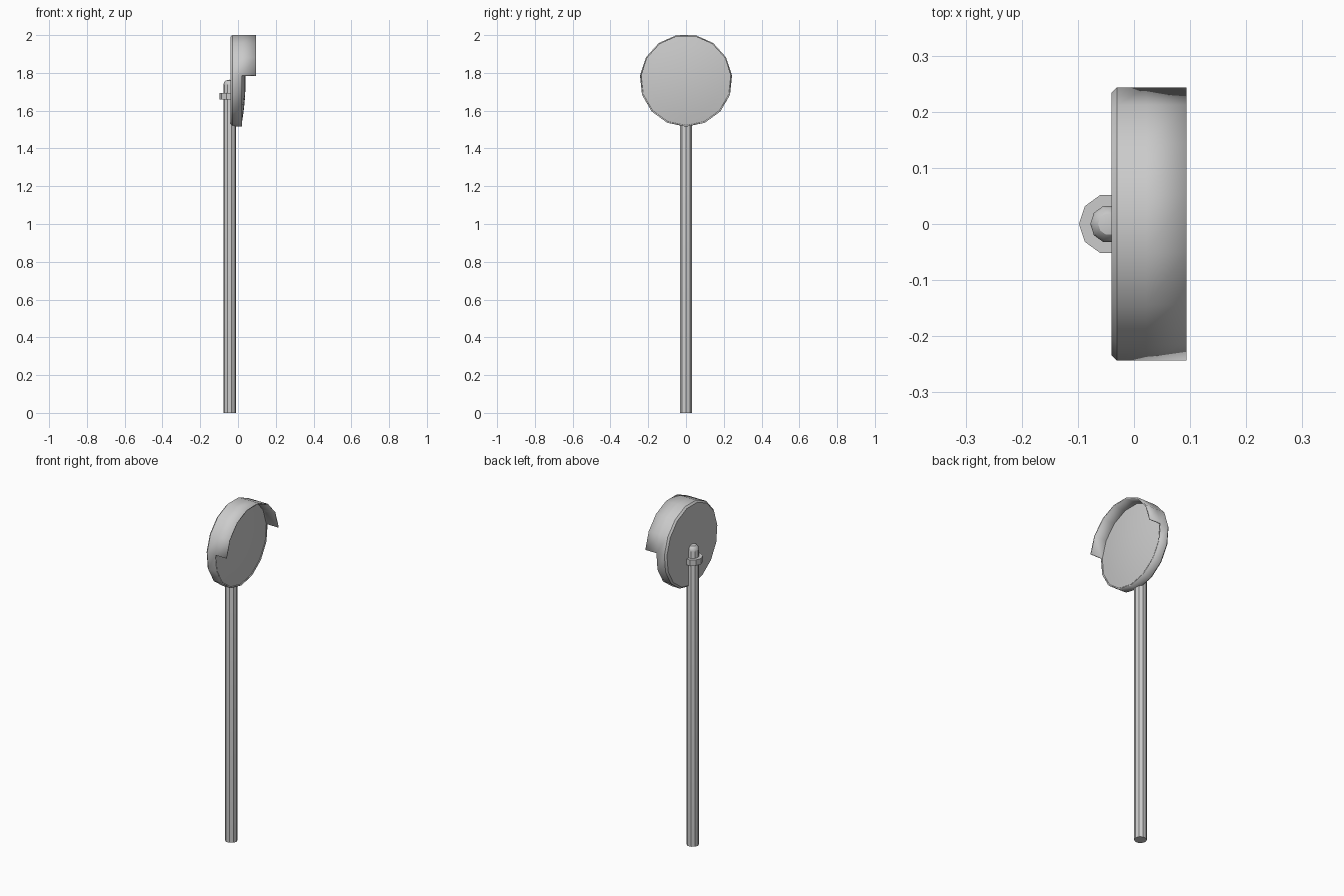
import bpy, bmesh, math

if "Cube" in bpy.data.objects:
    bpy.data.objects.remove(bpy.data.objects["Cube"])

CZ = 1.76      # height of the mirror centre
R = 0.245      # outer radius of the mirror housing
PX = -0.044    # pole axis


def on_x(t, r, a):
    return (t, r * math.sin(a), CZ + r * math.cos(a))


def on_z(t, r, a):
    return (PX - r * math.cos(a), r * math.sin(a), t)


def sweep(bm, place, profile, angles):
    """Turn a profile of (axis position, radius) through the given angles."""
    for a0, a1 in zip(angles, angles[1:]):
        for (t0, r0), (t1, r1) in zip(profile, profile[1:]):
            pts = []
            for t, r, a in ((t0, r0, a0), (t1, r1, a0), (t1, r1, a1), (t0, r0, a1)):
                if not (pts and r == 0 and pts[-1] == place(t, 0, 0)):
                    pts.append(place(t, r, a if r else 0))
            if pts[0] == pts[-1]:
                pts.pop()
            bm.faces.new([bm.verts.new(p) for p in pts])


def finish(bm, name, thickness=0):
    bmesh.ops.remove_doubles(bm, verts=bm.verts, dist=0.0001)
    me = bpy.data.meshes.new(name)
    bm.to_mesh(me)
    bm.free()
    ob = bpy.data.objects.new(name, me)
    bpy.context.collection.objects.link(ob)
    if thickness:
        mod = ob.modifiers.new("wall", 'SOLIDIFY')
        mod.thickness = thickness
        mod.offset = -1
    bpy.ops.object.select_all(action='DESELECT')
    bpy.context.view_layer.objects.active = ob
    ob.select_set(True)
    bpy.ops.object.shade_smooth_by_angle(angle=math.radians(30))
    return ob


def turn(n, start=0.0):
    return [start + i * math.tau / n for i in range(n + 1)]


# housing: 15-sided dish with a chamfered back, hood over the upper half
sides = turn(15, math.radians(-84))
bm = bmesh.new()
sweep(bm, on_x, [(-0.04, 0), (-0.04, R - 0.01), (-0.03, R), (0.022, R)], sides)
sweep(bm, on_x, [(0.022, R), (0.094, R)], sides[:8])
finish(bm, "mirror_housing", 0.007)

# convex mirror face
bm = bmesh.new()
rim = R - 0.006
dome = [(0.018 + 0.022 * (1 - k * k), rim * k) for k in (1, 0.8, 0.6, 0.4, 0.2, 0)]
sweep(bm, on_x, dome, sides)
finish(bm, "mirror_face")

# pole with a rounded top
bm = bmesh.new()
sweep(bm, on_z, [(0, 0), (0, 0.034), (1.735, 0.034), (1.75, 0.03),
                 (1.76, 0.02), (1.764, 0)], turn(10))
finish(bm, "pole")

# clamp collar
bm = bmesh.new()
sweep(bm, on_z, [(1.66, 0), (1.66, 0.054), (1.694, 0.054), (1.694, 0)], turn(10))
finish(bm, "clamp_collar")
